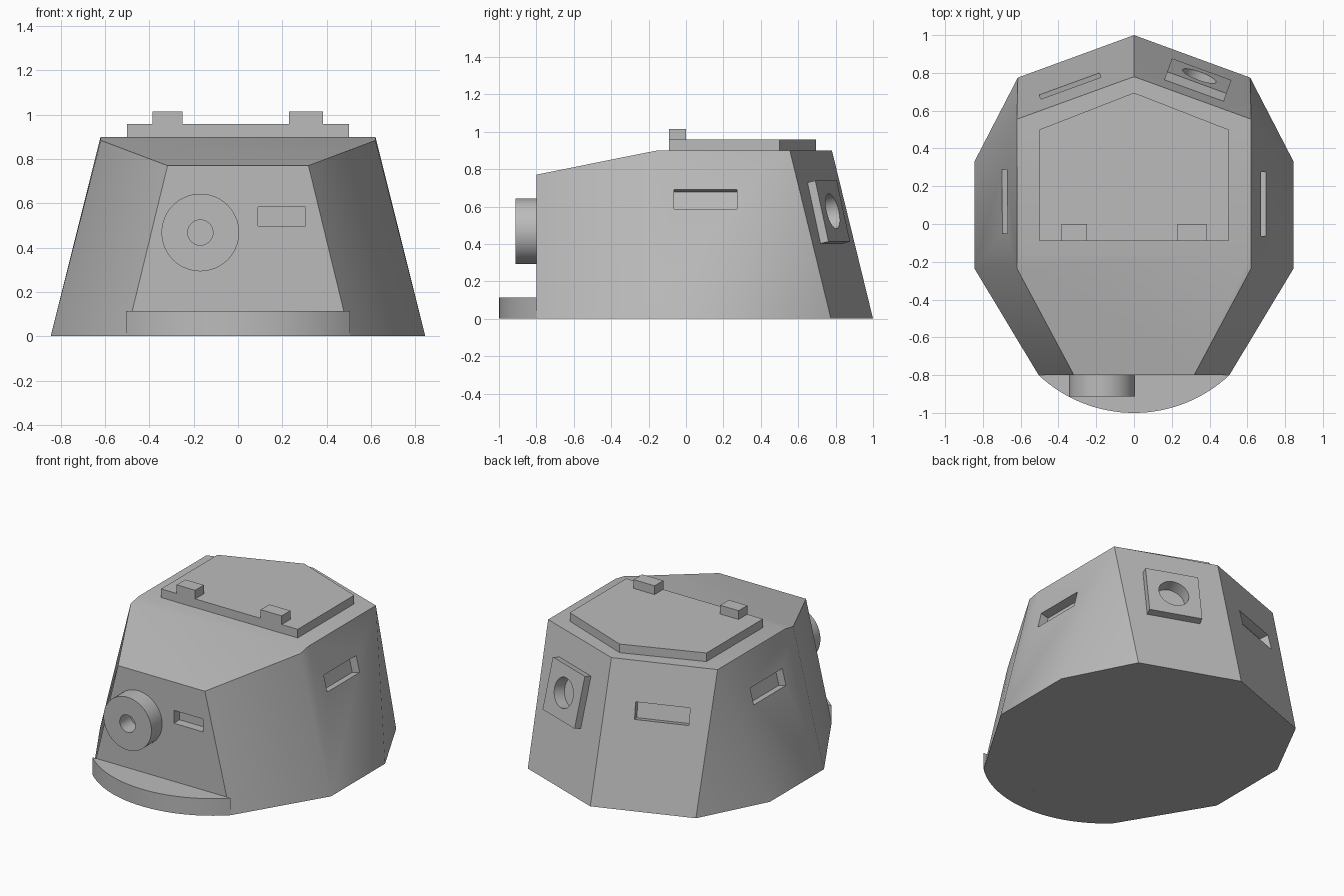
import bpy, bmesh
from math import pi, sin, cos, asin, radians
from mathutils import Vector, Matrix

if "Cube" in bpy.data.objects:
    bpy.data.objects.remove(bpy.data.objects["Cube"])

grey = bpy.data.materials.new("plain_grey")
grey.use_nodes = True
grey.diffuse_color = (0.5, 0.5, 0.5, 1)
grey.node_tree.nodes["Principled BSDF"].inputs["Base Color"].default_value = (0.5, 0.5, 0.5, 1)


def finish(name, bm, frame=Matrix()):
    """Turn a bmesh into a named object placed in a local frame."""
    bmesh.ops.recalc_face_normals(bm, faces=bm.faces)
    bm.transform(frame)
    mesh = bpy.data.meshes.new(name)
    bm.to_mesh(mesh)
    bm.free()
    mesh.materials.append(grey)
    obj = bpy.data.objects.new(name, mesh)
    bpy.context.collection.objects.link(obj)
    return obj


def prism(name, outline, low, high):
    """Extrude a flat outline from one height to another."""
    bm = bmesh.new()
    face = bm.faces.new([bm.verts.new((x, y, low)) for x, y in outline])
    top = bmesh.ops.extrude_face_region(bm, geom=[face])["geom"]
    verts = [v for v in top if isinstance(v, bmesh.types.BMVert)]
    bmesh.ops.translate(bm, verts=verts, vec=(0, 0, high - low))
    return finish(name, bm)


def block(name, frame, width, height, near, far):
    """Box in a wall frame: x along the wall, y up it, z outward."""
    bm = bmesh.new()
    bmesh.ops.create_cube(bm, size=1)
    bmesh.ops.scale(bm, verts=bm.verts, vec=(width, height, far - near))
    bmesh.ops.translate(bm, verts=bm.verts, vec=(0, 0, (near + far) / 2))
    return finish(name, bm, frame)


def disc(name, frame, radius, near, far):
    """Cylinder whose axis points out of the wall."""
    bm = bmesh.new()
    bmesh.ops.create_cone(bm, cap_ends=True, segments=64, radius1=radius,
                          radius2=radius, depth=far - near)
    bmesh.ops.translate(bm, verts=bm.verts, vec=(0, 0, (near + far) / 2))
    return finish(name, bm, frame)


def wall_frame(centre, normal):
    z = Vector(normal).normalized()
    x = Vector((0, 0, 1)).cross(z).normalized()
    y = z.cross(x)
    frame = Matrix((x, y, z)).transposed().to_4x4()
    frame.translation = centre
    return frame


def cut(obj, cutter):
    mod = obj.modifiers.new("cut", "BOOLEAN")
    mod.operation, mod.solver, mod.object = "DIFFERENCE", "EXACT", cutter
    cutter.hide_render = True
    bpy.context.view_layer.objects.active = obj
    bpy.ops.object.modifier_apply(modifier=mod.name)
    bpy.data.objects.remove(cutter)


def mirrored(half):
    return half + [(-x, y) for x, y in reversed(half) if x > 0]


# Faceted body: base ring, rim and the sloping front of the roof
bm = bmesh.new()


def vert(x, y, z):
    return bm.verts.new((x, y, z))


tail_low, tail_high = vert(0, 1, 0), vert(0, 0.78, 0.9)
sides = []
for s in (1, -1):
    low = [vert(s * x, y, 0) for x, y in
           ((0.615, 0.775), (0.845, 0.33), (0.845, -0.235), (0.505, -0.8))]
    high = [vert(s * x, y, z) for x, y, z in
            ((0.62, 0.555, 0.9), (0.62, -0.15, 0.9), (0.62, -0.235, 0.884), (0.318, -0.8, 0.77))]
    bm.faces.new((tail_low, low[0], high[0], tail_high))
    bm.faces.new((low[0], low[1], high[0]))
    bm.faces.new((low[1], low[2], high[2], high[1], high[0]))
    bm.faces.new((low[2], low[3], high[3], high[2]))
    sides.append((low, high))
(la, ha), (lb, hb) = sides
bm.faces.new((la[3], lb[3], hb[3], ha[3]))
bm.faces.new([tail_low] + la + lb[::-1])
bm.faces.new([tail_high, ha[0], ha[1], hb[1], hb[0]])
bm.faces.new(ha[1:] + hb[:0:-1])
body = finish("turret_body", bm)

# Vision slits recessed into the walls
front = wall_frame((0.198, -0.8, 0.54), (0, -1, 0))
left = wall_frame((0.685, 0.105, 0.638), (1, 0, 0.25))
right = wall_frame((-0.685, 0.12, 0.638), (-1, 0, 0.25))
rear = wall_frame((-0.338, 0.73, 0.6), (-0.344, 0.939, 0.23))
cut(body, block("front_slit", front, 0.215, 0.085, -0.06, 0.05))
for frame in (left, right, rear):
    cut(body, block("slit", frame, 0.338, 0.108, -0.055, 0.05))

# Rear port plate with a round opening
port = wall_frame((0.33, 0.741, 0.565), (0.344, 0.939, 0.23))
plate = block("rear_port_plate", port, 0.335, 0.335, -0.005, 0.047)
cut(plate, disc("port_hole", port, 0.095, -0.1, 0.1))
cut(body, disc("port_hole", port, 0.095, -0.03, 0.1))

# Round gun mount with its bore
mount_frame = wall_frame((-0.17, -0.8, 0.468), (0, -1, 0))
mount = disc("gun_mount", mount_frame, 0.175, -0.005, 0.112)
cut(mount, disc("bore", mount_frame, 0.057, -0.1, 0.2))

# Curved front ledge
radius, mid = 0.7376, -0.2624
sweep = asin(0.505 / radius)
arc = [(radius * sin(sweep * t / 16), mid - radius * cos(sweep * t / 16))
       for t in range(-16, 17)]
ledge = prism("front_ledge", arc, 0, 0.113)

# Roof hatch and its two hinges
hatch = prism("roof_hatch", mirrored([(0, 0.695), (0.5, 0.5), (0.5, -0.09)]), 0.89, 0.957)
hinges = []
for name, x0, x1 in (("left_hinge", 0.23, 0.383), ("right_hinge", -0.385, -0.25)):
    hinges.append(prism(name, [(x0, -0.091), (x1, -0.091), (x1, 0), (x0, 0)], 0.9, 1.015))

# Smooth shading with crisp edges
bpy.ops.object.select_all(action="DESELECT")
for obj in [body, plate, mount, ledge, hatch] + hinges:
    obj.select_set(True)
bpy.context.view_layer.objects.active = body
bpy.ops.object.shade_smooth_by_angle(angle=radians(30))
